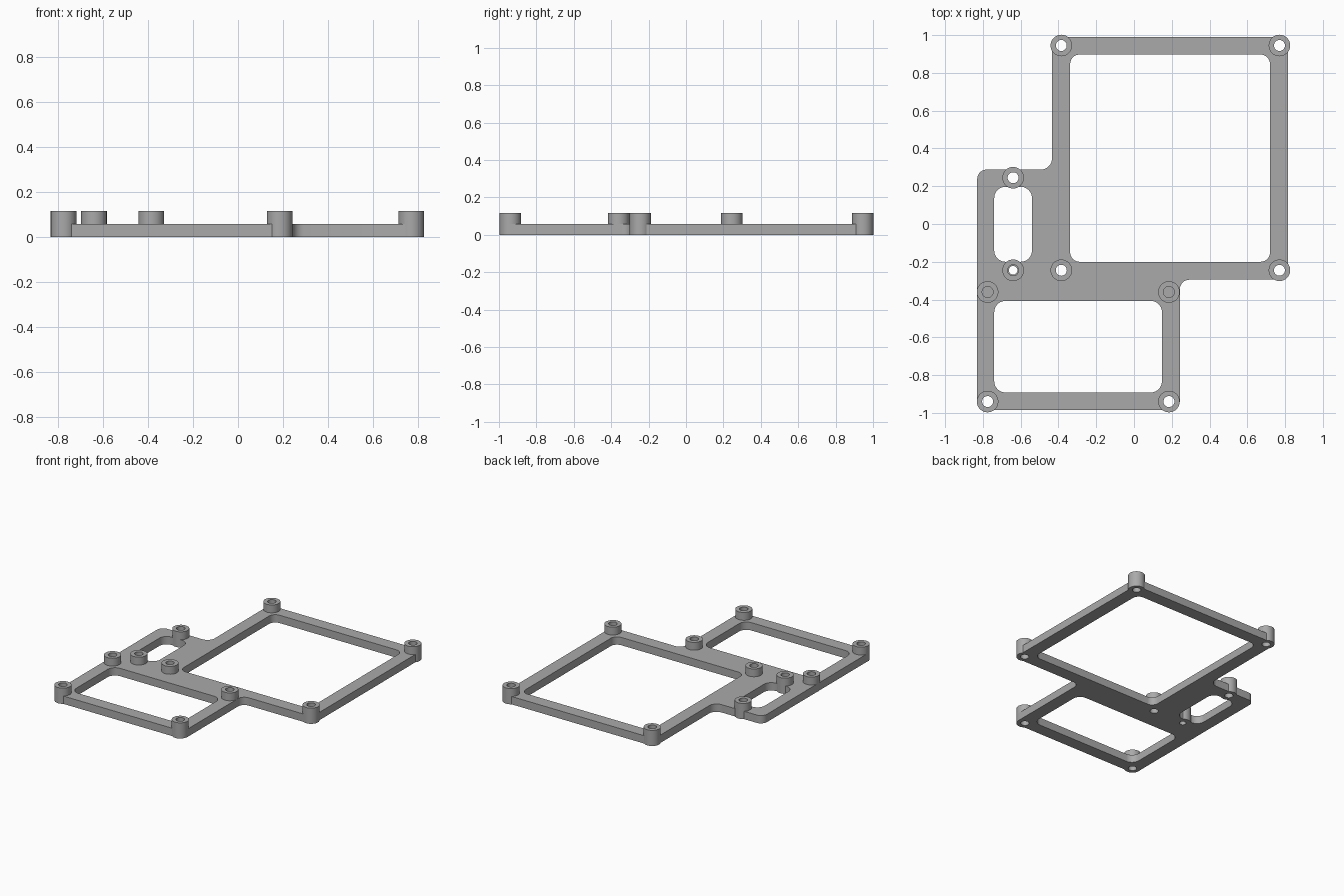
import bpy, bmesh, math
from mathutils import Vector

if "Cube" in bpy.data.objects:
    bpy.data.objects.remove(bpy.data.objects["Cube"], do_unlink=True)

PLATE_H, POST_H = 0.058, 0.116
POST_R, HOLE_R = 0.057, 0.029

grey = bpy.data.materials.new("plain grey")
grey.use_nodes = True
grey.diffuse_color = (0.4, 0.4, 0.4, 1)
grey.node_tree.nodes["Principled BSDF"].inputs["Base Color"].default_value = grey.diffuse_color


def rounded(corners, steps=10):
    """Replace every (x, y, radius) corner by an arc."""
    pts = []
    for i, (x, y, r) in enumerate(corners):
        p = Vector((x, y))
        to_prev = (Vector(corners[i - 1][:2]) - p).normalized()
        to_next = (Vector(corners[(i + 1) % len(corners)][:2]) - p).normalized()
        centre = p + r * (to_prev + to_next)
        for k in range(steps + 1):
            t = math.pi / 2 * k / steps
            pts.append(centre - r * (to_next * math.cos(t) + to_prev * math.sin(t)))
    return pts


def rectangle(x0, x1, y0, y1, r):
    return rounded([(x0, y0, r), (x1, y0, r), (x1, y1, r), (x0, y1, r)])


def circle(x, y, r, n=48):
    return [Vector((x + r * math.cos(math.tau * i / n), y + r * math.sin(math.tau * i / n)))
            for i in range(n)]


def prisms(name, items):
    """One object holding a straight prism per (outline, bottom, top)."""
    bm = bmesh.new()
    for outline, z0, z1 in items:
        low = [bm.verts.new((p.x, p.y, z0)) for p in outline]
        high = [bm.verts.new((p.x, p.y, z1)) for p in outline]
        bm.faces.new(low[::-1])
        bm.faces.new(high)
        for i in range(len(low)):
            j = (i + 1) % len(low)
            bm.faces.new((low[i], low[j], high[j], high[i]))
    mesh = bpy.data.meshes.new(name)
    bm.to_mesh(mesh)
    bm.free()
    mesh.materials.append(grey)
    obj = bpy.data.objects.new(name, mesh)
    bpy.context.collection.objects.link(obj)
    return obj


def combine(target, tool, operation):
    mod = target.modifiers.new(operation.lower(), "BOOLEAN")
    mod.operation, mod.solver, mod.object = operation, "EXACT", tool
    bpy.context.view_layer.objects.active = target
    bpy.ops.object.modifier_apply(modifier=mod.name)
    bpy.data.objects.remove(tool, do_unlink=True)


# Base plate: outline of the three joined bays, counter-clockwise
outline = rounded([
    (-0.83, -0.985, 0.05), (0.243, -0.985, 0.05), (0.243, -0.295, 0.05), (0.815, -0.295, 0.05),
    (0.815, 0.99, 0.05), (-0.434, 0.99, 0.05), (-0.434, 0.288, 0.06), (-0.83, 0.288, 0.05)])
frame = prisms("mounting_frame", [(outline, 0, PLATE_H)])

# Open windows: large bay, front bay and narrow slot
windows = [(-0.338, 0.72, -0.2, 0.897, 0.05), (-0.74, 0.148, -0.892, -0.407, 0.06),
           (-0.74, -0.54, -0.2, 0.197, 0.06)]
combine(frame, prisms("window_cutter", [(rectangle(*w), -0.1, 0.2) for w in windows]), "DIFFERENCE")

# Standoff posts
through = [(x, y) for x in (-0.385, 0.77) for y in (-0.245, 0.945)]
through += [(-0.64, 0.245), (-0.775, -0.94), (0.185, -0.94)]
blind = [(-0.775, -0.36), (0.185, -0.36)]
stepped = (-0.64, -0.245)
posts = through + blind + [stepped]
combine(frame, prisms("posts", [(circle(x, y, POST_R), 0, POST_H) for x, y in posts]), "UNION")

# Screw holes: through, blind down to the plate, and one with a narrower lower part
drills = [(circle(x, y, HOLE_R), -0.1, 0.2) for x, y in through]
drills += [(circle(x, y, HOLE_R), PLATE_H, 0.2) for x, y in blind + [stepped]]
combine(frame, prisms("hole_cutter", drills), "DIFFERENCE")
combine(frame, prisms("narrow_cutter", [(circle(*stepped, 0.023), -0.1, 0.2)]), "DIFFERENCE")

bpy.ops.object.select_all(action="DESELECT")
frame.select_set(True)
bpy.context.view_layer.objects.active = frame
bpy.ops.object.shade_smooth_by_angle(angle=math.radians(30))
